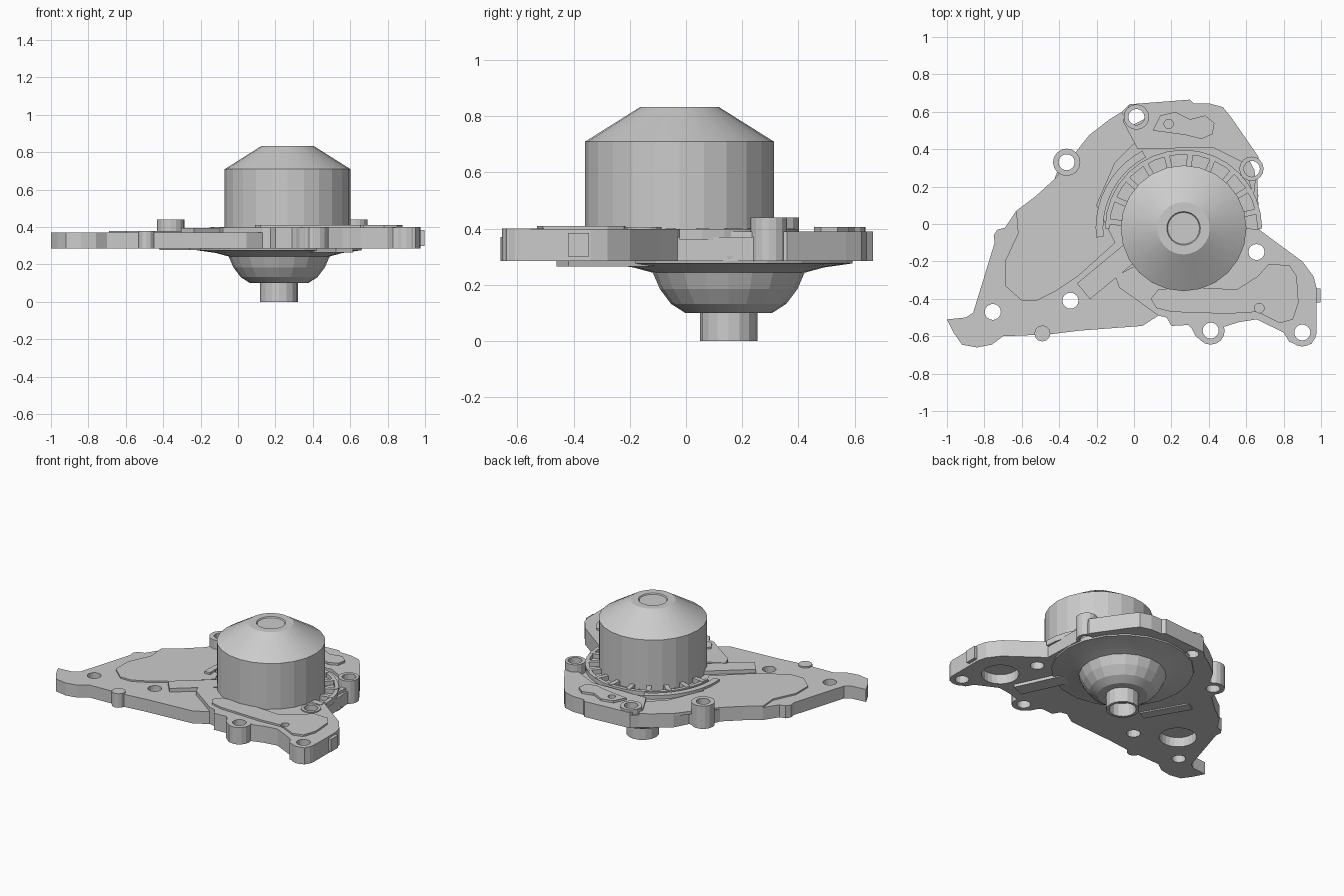
import bpy, bmesh
from math import sin, cos, radians, pi, atan2, hypot

if "Cube" in bpy.data.objects:
    bpy.data.objects.remove(bpy.data.objects["Cube"])


def make(name, bm):
    bmesh.ops.recalc_face_normals(bm, faces=bm.faces)
    me = bpy.data.meshes.new(name)
    bm.to_mesh(me)
    bm.free()
    ob = bpy.data.objects.new(name, me)
    bpy.context.collection.objects.link(ob)
    return ob


def add_prism(bm, pts, z0, z1):
    lo = [bm.verts.new((x, y, z0)) for x, y in pts]
    hi = [bm.verts.new((x, y, z1)) for x, y in pts]
    n = len(pts)
    bm.faces.new(lo[::-1])
    bm.faces.new(hi)
    for i in range(n):
        bm.faces.new((lo[i], lo[(i + 1) % n], hi[(i + 1) % n], hi[i]))


def circle(x, y, r, n=16):
    return [(x + r * cos(2 * pi * i / n), y + r * sin(2 * pi * i / n)) for i in range(n)]


def bar(x0, y0, x1, y1, w):
    d = hypot(x1 - x0, y1 - y0)
    nx, ny = -(y1 - y0) / d * w / 2, (x1 - x0) / d * w / 2
    return [(x0 + nx, y0 + ny), (x0 - nx, y0 - ny), (x1 - nx, y1 - ny), (x1 + nx, y1 + ny)]


def arc(cx, cy, r, a0, a1, n=10):
    angs = [radians(a0 + (a1 - a0) * i / n) for i in range(n + 1)]
    return [(cx + r * cos(a), cy + r * sin(a)) for a in angs]


def prism(name, pts, z0, z1):
    bm = bmesh.new()
    add_prism(bm, pts, z0, z1)
    return make(name, bm)


def lathe(name, cx, cy, profile, n):
    # closed revolve; profile points on the axis become a single vertex
    bm = bmesh.new()
    rings = []
    for r, z in profile:
        if r == 0:
            rings.append([bm.verts.new((cx, cy, z))] * n)
        else:
            rings.append([bm.verts.new((x, y, z)) for x, y in circle(cx, cy, r, n)])
    for a, b in zip(rings, rings[1:]):
        for i in range(n):
            j = (i + 1) % n
            bm.faces.new(list(dict.fromkeys((a[i], a[j], b[j], b[i]))))
    ob = make(name, bm)
    bpy.ops.object.select_all(action='DESELECT')
    ob.select_set(True)
    bpy.context.view_layer.objects.active = ob
    bpy.ops.object.shade_smooth_by_angle(angle=radians(10))
    return ob


# Mounting plate outline, split into the left half and the right lobe
left_edge = [(.13, -.49), (.045, -.545), (-.29, -.57), (-.45, -.59), (-.70, -.6), (-.76, -.645),
             (-.84, -.66), (-.92, -.645), (-.965, -.58), (-1, -.51), (-.9, -.50), (-.86, -.475),
             (-.745, -.10), (-.75, -.06), (-.73, -.03), (-.69, -.02), (-.63, .07), (-.53, .145),
             (-.425, .24), (-.37, .39), (-.29, .38), (-.24, .475), (-.13, .56), (-.065, .6)]
back_edge = [(-.025, .64), (.30, .665), (.32, .645), (.40, .645), (.475, .625), (.52, .57), (.665, .36)]
lobe_edge = [(.66, .23), (.67, -.03), (.75, -.09), (.90, -.2), (.96, -.28), (.975, -.34),
             (.975, -.59), (.95, -.64), (.9, -.655), (.83, -.63), (.8, -.58), (.655, -.51),
             (.56, -.525), (.48, -.55), (.455, -.625), (.38, -.64), (.33, -.60), (.31, -.56),
             (.29, -.54), (.2, -.545), (.175, -.5)]
plate = prism("mounting_plate", left_edge + back_edge + lobe_edge, .285, .37)

# Raised levels on top of the plate
parts = [plate]
parts.append(prism("right_lobe_step", lobe_edge[1:] + [(.13, -.49), (.02, -.41), (-.08, -.34),
                   (-.1, -.28), (.05, -.2), (.4, 0)], .36, .398))
parts.append(prism("right_lobe_pad", [(.09, -.40), (.13, -.35), (.35, -.34), (.55, -.35), (.66, -.28),
                   (.72, -.215), (.83, -.22), (.87, -.28), (.88, -.42), (.85, -.51), (.78, -.53),
                   (.66, -.47), (.5, -.48), (.2, -.47), (.12, -.45)], .38, .41))
parts.append(prism("left_pad", [(-.63, .07), (-.62, -.05), (-.69, -.2), (-.69, -.33), (-.6, -.41),
                   (-.52, -.41), (-.42, -.36), (-.3, -.28), (-.1, -.1), (-.2, .1), (-.1, .33),
                   (.02, .45), (-.065, .6), (-.13, .56), (-.24, .475), (-.425, .24), (-.53, .145)],
                   .36, .38))
parts.append(prism("back_step", [(.02, .40), (-.06, .55)] + back_edge + [(.64, .15), (.58, .33), (.42, .41)],
                   .36, .39))
parts.append(prism("back_pad", [(.1, .50), (.14, .58), (.22, .60), (.3, .56), (.38, .58), (.43, .54),
                   (.42, .48), (.36, .455), (.28, .475)], .38, .405))
parts.append(prism("drain_rib", bar(-.27, -.36, .02, -.12, .11), .36, .395))
prism("edge_tab", [(.96, -.345), (.997, -.345), (.997, -.42), (.96, -.42)], .30, .385)
prism("edge_stud", circle(-.49, -.585, .043, 12), .285, .38)

# Curved ridge and radial ribs around the pulley
CX, CY = .265, -.023
parts.append(prism("curved_ridge", arc(CX, CY, .47, 118, 186) + arc(CX, CY, .43, 186, 118), .36, .395))
prism("rib_ring", arc(CX, CY, .42, 0, 180, 16) + arc(CX, CY, .395, 180, 0, 16), .36, .398)
for k, a in enumerate(range(-5, 180, 18)):
    c, s = cos(radians(a)), sin(radians(a))
    prism(f"radial_rib_{k}", bar(CX + .2 * c, CY + .2 * s, CX + .41 * c, CY + .41 * s, .03), .36, .40)

# Bolt bosses: x, y, radius, top
for k, (x, y, r, z) in enumerate([(-.36, .33, .073, .44), (.628, .295, .065, .44), (.655, -.15, .062, .405),
                                  (.41, -.57, .075, .40), (.9, -.58, .075, .40), (.013, .572, .068, .405)]):
    parts.append(prism(f"bolt_boss_{k}", circle(x, y, r), .285, z))

# Ribs under the plate
prism("lower_rib_right", bar(.57, -.44, .42, -.12, .10), .265, .29)
prism("lower_rib_left", bar(-.23, -.2, -.39, .08, .07), .277, .29)

# Bolt holes and pockets, cut out of every plate part
bm = bmesh.new()
for x, y in [(.013, .572), (-.36, .33), (.63, .295), (.655, -.15), (.41, -.57), (.9, -.58),
             (-.755, -.47), (-.34, -.41)]:
    add_prism(bm, circle(x, y, .043), .2, .5)
for x, y in [(-.58, -.27), (.76, -.38)]:
    add_prism(bm, circle(x, y, .116, 24), .2, .35)
add_prism(bm, circle(.67, -.45, .026, 12), .365, .5)
add_prism(bm, circle(.185, .535, .025, 12), .375, .5)
cutter = make("hole_cutter", bm)
cutter.hide_render = True
for ob in parts:
    m = ob.modifiers.new("holes", 'BOOLEAN')
    m.operation = 'DIFFERENCE'
    m.solver = 'EXACT'
    m.object = cutter
bpy.context.view_layer.update()
dg = bpy.context.evaluated_depsgraph_get()
cut = [bpy.data.meshes.new_from_object(ob.evaluated_get(dg)) for ob in parts]
for ob, me in zip(parts, cut):
    ob.modifiers.clear()
    ob.data = me
bpy.data.objects.remove(cutter)

# Pulley drum with cone top and recessed hub
lathe("pulley_drum", CX, CY, [(0, .37), (.336, .37), (.336, .71), (.14, .833), (.09, .833),
                              (.085, .826), (0, .826)], 24)

# Bowl under the plate with its hollow stub
BX, BY = .22, .152
lathe("lower_bowl", BX, BY, [(0, .3), (.445, .3), (.44, .276), (.34, .262), (.27, .243), (.245, .185),
                             (.205, .132), (.155, .1), (0, .1)], 20)
lathe("shaft_stub", BX, BY, [(0, .11), (.102, .11), (.102, 0), (.084, 0), (.084, .09), (0, .09)], 16)
